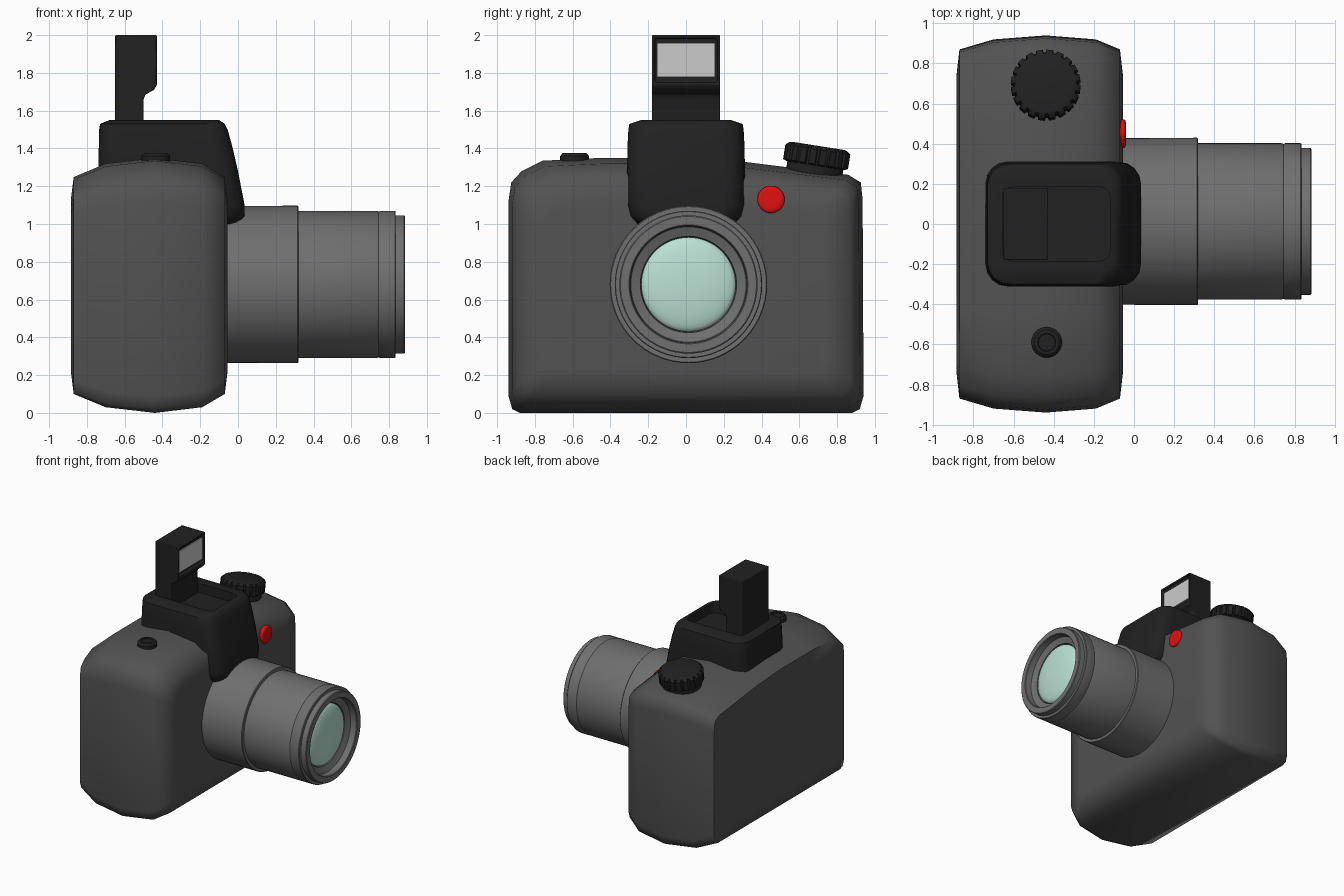
import bpy, bmesh
from math import sin, cos, pi, radians
from mathutils import Matrix, Vector

if "Cube" in bpy.data.objects:
    bpy.data.objects.remove(bpy.data.objects["Cube"])


def material(name, rgb):
    m = bpy.data.materials.new(name)
    m.diffuse_color = (*rgb, 1)
    m.use_nodes = True
    m.node_tree.nodes["Principled BSDF"].inputs["Base Color"].default_value = m.diffuse_color
    return m


BODY = material("dark_grey", (0.085, 0.085, 0.085))
LENS = material("mid_grey", (0.16, 0.16, 0.16))
BLACK = material("black", (0.015, 0.015, 0.015))
RED = material("red", (0.75, 0.005, 0.005))
GLASS = material("pale_glass", (0.5, 0.75, 0.66))
LIGHT = material("flash_white", (0.55, 0.55, 0.55))


def finish(name, bm, mat, angle=35, bevel=0):
    bmesh.ops.recalc_face_normals(bm, faces=bm.faces[:])
    me = bpy.data.meshes.new(name)
    bm.to_mesh(me)
    bm.free()
    ob = bpy.data.objects.new(name, me)
    bpy.context.collection.objects.link(ob)
    me.materials.append(mat)
    if bevel:
        b = ob.modifiers.new("bevel", "BEVEL")
        b.width, b.segments = bevel, 2
    bpy.ops.object.select_all(action="DESELECT")
    ob.select_set(True)
    bpy.context.view_layer.objects.active = ob
    bpy.ops.object.shade_smooth_by_angle(angle=radians(angle))
    return ob


def loft(rings):
    """Skin a list of equal-length rings and cap both ends."""
    bm = bmesh.new()
    vs = [[bm.verts.new(p) for p in r] for r in rings]
    n = len(vs[0])
    for a, b in zip(vs, vs[1:]):
        for i in range(n):
            j = (i + 1) % n
            bm.faces.new((a[i], a[j], b[j], b[i]))
    bm.faces.new(vs[0])
    bm.faces.new(vs[-1])
    return bm


def turned(profile, n, frame):
    """Solid of revolution from (radius, height) pairs, placed by a matrix."""
    return loft([[frame @ Vector((r * cos(2 * pi * i / n), r * sin(2 * pi * i / n), h))
                  for i in range(n)] for r, h in profile])


def rounded_rect(x0, x1, hy, r, z, seg=4):
    pts = []
    corners = [(x1 - r, hy - r), (x0 + r, hy - r), (x0 + r, r - hy), (x1 - r, r - hy)]
    for k, (cx, cy) in enumerate(corners):
        for s in range(seg + 1):
            a = pi / 2 * (k + s / seg)
            pts.append((cx + r * cos(a), cy + r * sin(a), z))
    return pts


# body: side outline lofted through the depth, inset towards front and back
outline = [(-0.88, 0.0), (0.88, 0.0), (0.92, 0.02), (0.94, 0.09), (0.935, 1.13),
           (0.925, 1.22), (0.86, 1.26), (0.5, 1.305), (0.3, 1.33), (0.0, 1.35),
           (-0.45, 1.35), (-0.76, 1.335), (-0.87, 1.28), (-0.925, 1.22),
           (-0.94, 1.12), (-0.94, 0.09), (-0.92, 0.02)]
stations = [(-0.885, 0.2, 0.22), (-0.87, 0.07, 0.1), (-0.7, 0.02, 0.03), (-0.44, 0, 0),
            (-0.19, 0.02, 0.03), (-0.07, 0.07, 0.1), (-0.055, 0.2, 0.22)]
rings = [[(x, y * (1 - iy / 0.94), 0.67 + (z - 0.67) * (1 - iz / 0.67))
          for y, z in outline] for x, iy, iz in stations]
finish("camera_body", loft(rings), BODY, 60)

# viewfinder hump with the flash well sunk in its top
hump = [(-0.68, -0.06, 0.24, 0.06, 1.0), (-0.70, 0.01, 0.26, 0.09, 1.0),
        (-0.72, 0.035, 0.295, 0.11, 1.04), (-0.74, 0.035, 0.31, 0.11, 1.1),
        (-0.74, 0.0, 0.312, 0.11, 1.28), (-0.737, -0.03, 0.31, 0.11, 1.41),
        (-0.735, -0.055, 0.305, 0.11, 1.5), (-0.73, -0.07, 0.30, 0.11, 1.53),
        (-0.68, -0.10, 0.24, 0.07, 1.55), (-0.655, -0.12, 0.185, 0.05, 1.548),
        (-0.655, -0.12, 0.185, 0.05, 1.47)]
finish("viewfinder_hump", loft([rounded_rect(*h) for h in hump]), BLACK, 50)

# raised flash: side profile extruded across, front face recessed for the window
prof = [(-0.65, 1.46), (-0.5, 1.46), (-0.5, 1.66), (-0.49, 1.685), (-0.445, 1.71),
        (-0.43, 1.735), (-0.43, 2.0), (-0.65, 2.0)]
bm = loft([[(x, y, z) for x, z in prof] for y in (-0.18, 0.18)])
bmesh.ops.recalc_face_normals(bm, faces=bm.faces[:])
front = [f for f in bm.faces if f.normal.x > 0.9 and f.calc_center_median().z > 1.8]
bmesh.ops.inset_region(bm, faces=front, thickness=0.018)
bmesh.ops.inset_region(bm, faces=front, thickness=0.008, depth=-0.02)
finish("flash_head", bm, BLACK, 40, 0.005)
bm = bmesh.new()
bmesh.ops.create_cube(bm, size=1, matrix=Matrix.Translation((-0.449, 0, 1.868))
                      @ Matrix.Diagonal((0.016, 0.305, 0.18, 1)))
finish("flash_window", bm, LIGHT)

# lens barrel, turned around the x axis, with hollow front
axis = Matrix.Translation((0, 0.013, 0.68)) @ Matrix.Rotation(pi / 2, 4, "Y")
barrel = [(0.415, -0.1), (0.417, 0.315), (0.412, 0.32), (0.39, 0.32), (0.39, 0.735),
          (0.386, 0.745), (0.39, 0.755), (0.39, 0.83), (0.386, 0.835), (0.366, 0.835),
          (0.366, 0.88), (0.36, 0.885), (0.315, 0.885), (0.31, 0.88), (0.305, 0.83),
          (0.255, 0.81), (0.25, 0.76)]
finish("lens_barrel", turned(barrel, 64, axis), LENS, 30)
dome = [(0.25, 0.765), (0.25, 0.80)] + [(0.25 * cos(a * pi / 16), 0.80 + 0.05 * sin(a * pi / 16))
                                       for a in range(1, 8)]
finish("lens_glass", turned(dome, 64, axis), GLASS, 60)

# red button on the front
spot = Matrix.Translation((0, 0.45, 1.13)) @ Matrix.Rotation(pi / 2, 4, "Y")
finish("red_button", turned([(0.072, -0.1), (0.072, -0.05), (0.066, -0.042), (0.05, -0.04)],
                            32, spot), RED, 50)

# ridged dial, tilted with the shoulder, on a plain collar
tilt = Matrix.Translation((-0.44, 0.68, 1.28)) @ Matrix.Rotation(radians(-9), 4, "X")
finish("dial_collar", turned([(0.15, -0.06), (0.15, 0.04)], 32, tilt), BLACK)
levels = [(0.155, 0.03, 0), (0.168, 0.038, 1), (0.168, 0.115, 1), (0.155, 0.13, 0.3),
          (0.14, 0.135, 0)]
rings = []
for r, h, ridge in levels:
    ring = []
    for i in range(20):
        for step, out in ((0, 0), (0.22, 0), (0.3, 1), (0.92, 1)):
            a = 2 * pi * (i + step) / 20
            rr = r + ridge * (0.006 if out else -0.008)
            ring.append(tilt @ Vector((rr * cos(a), rr * sin(a), h)))
    rings.append(ring)
finish("mode_dial", loft(rings), BLACK, 35)

# small button on the other shoulder
top = Matrix.Translation((-0.435, -0.59, 1.34))
finish("shutter_button", turned([(0.076, -0.04), (0.076, 0.02), (0.062, 0.036), (0.045, 0.037),
                                 (0.042, 0.03), (0.01, 0.028)], 32, top), BLACK, 40)
